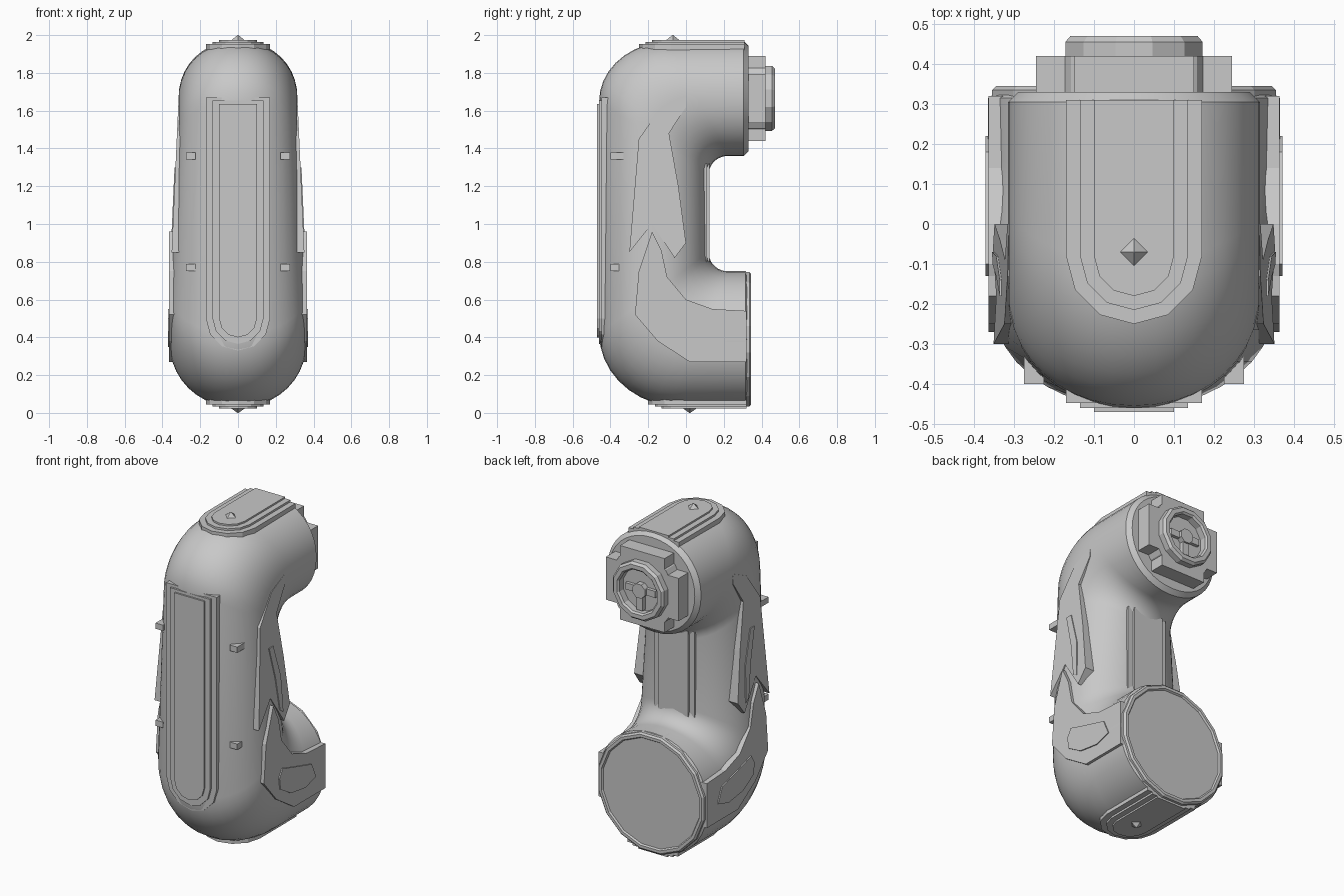
import bpy, bmesh, math
from math import sin, cos, pi
from mathutils import Vector

cube = bpy.data.objects.get("Cube")
if cube:
    bpy.data.objects.remove(cube, do_unlink=True)

grey = bpy.data.materials.new("plain_grey")
grey.use_nodes = True
grey.diffuse_color = (0.58, 0.58, 0.58, 1)
grey.node_tree.nodes["Principled BSDF"].inputs["Base Color"].default_value = (0.58, 0.58, 0.58, 1)


def finish(name, bm, smooth=False):
    bmesh.ops.recalc_face_normals(bm, faces=bm.faces)
    mesh = bpy.data.meshes.new(name)
    bm.to_mesh(mesh)
    bm.free()
    mesh.materials.append(grey)
    obj = bpy.data.objects.new(name, mesh)
    bpy.context.collection.objects.link(obj)
    if smooth:
        bpy.ops.object.select_all(action='DESELECT')
        obj.select_set(True)
        bpy.context.view_layer.objects.active = obj
        bpy.ops.object.shade_smooth_by_angle(angle=math.radians(30))
    return obj


def loft(name, rings, smooth=False, caps=True, closed=False):
    """Skin a list of equally sized point rings."""
    bm = bmesh.new()
    rows = [[bm.verts.new(p) for p in ring] for ring in rings]
    n = len(rows[0])
    pairs = list(zip(rows, rows[1:]))
    if closed:
        pairs.append((rows[-1], rows[0]))
    for a, b in pairs:
        for i in range(n):
            j = (i + 1) % n
            bm.faces.new((a[i], a[j], b[j], b[i]))
    if caps and not closed:
        bm.faces.new(rows[0])
        bm.faces.new(rows[-1])
    return finish(name, bm, smooth)


def prism(name, outline, place, d0, d1):
    """Raise a flat outline between two depths."""
    return loft(name, [[place(u, v, d) for u, v in outline] for d in (d0, d1)])


def box(name, centre, size):
    cx, cy, cz = centre
    w, d, h = (s / 2 for s in size)
    outline = [(-w, -h), (w, -h), (w, h), (-w, h)]
    return prism(name, outline, lambda u, v, e: (cx + u, cy + e, cz + v), -d, d)


def tongue(hw, start, end):
    """Strip outline with a rounded start and a square end."""
    arc = [(hw * cos(pi + pi * i / 6), start + hw + hw * sin(pi + pi * i / 6)) for i in range(7)]
    return arc + [(hw, end), (-hw, end)]


def lathe(name, profile, z, sides, closed=False, smooth=False):
    """Revolve (radius, y) pairs around a line along y."""
    rings = [[(r * cos(2 * pi * (i + .5) / sides), y, z + r * sin(2 * pi * (i + .5) / sides))
              for i in range(sides)] for r, y in profile]
    return loft(name, rings, smooth, closed=closed)


# C-shaped body: each ring spans an inner and an outer point of the bend
def body_ring(inner, outer, half_width, n=40):
    a, b = Vector((0, *inner)), Vector((0, *outer))
    mid, half = (a + b) / 2, (b - a) / 2
    ring = []
    for i in range(n):
        t = 2 * pi * i / n
        c, s = cos(t), sin(t)
        c, s = (math.copysign(abs(k) ** 0.95, k) for k in (c, s))
        ring.append(mid + half * c + Vector((half_width * s, 0, 0)))
    return ring


steps = [pi / 2 * i / 9 for i in range(10)]
rings = [body_ring((.325, .735), (.325, .045), .35), body_ring((.315, .75), (.315, .03), .365)]
for t in reversed(steps):
    rings.append(body_ring((.22 - .1 * cos(t), .85 - .1 * sin(t)),
                           (-.02 - .44 * cos(t), .42 - .39 * sin(t)), .36 + .005 * sin(t)))
for t in steps:
    rings.append(body_ring((.22 - .1 * cos(t), 1.26 + .1 * sin(t)),
                           (-.09 - .37 * cos(t), 1.65 + .315 * sin(t)), .315))
rings += [body_ring((.305, 1.36), (.305, 1.97), .315), body_ring((.33, 1.385), (.33, 1.945), .29)]
loft("body", rings, smooth=True)

# Shallow rim around the open lower end
lathe("lower_rim", [(.325, .26), (.362, .26), (.362, .335), (.352, .345), (.335, .345), (.325, .33)],
      .39, 16, closed=True)
lathe("lower_end_disc", [(.335, .28), (.335, .335)], .39, 16)

# Stepped flat panels on the front, back, top and bottom
for k, (hw, lift) in enumerate([(.17, 0), (.135, .012), (.1, .022)]):
    trim = .17 - hw
    prism(f"front_panel_{k}", tongue(hw, .33 + trim, 1.67 - trim / 2),
          lambda u, v, d: (u, d, v), -.36, -.448 - lift)
    prism(f"top_panel_{k}", tongue(hw, -.25 + trim, .31),
          lambda u, v, d: (u, v, d), 1.88, 1.952 + lift)
    prism(f"bottom_panel_{k}", tongue(hw, -.2 + trim, .32),
          lambda u, v, d: (u, v, d), .12, .045 - lift)
    if k:
        prism(f"back_panel_{k}", [(-hw, .8), (hw, .8), (hw, 1.32), (-hw, 1.32)],
              lambda u, v, d: (u, d, v), .02, .095 + lift * 1.3)

# Shallow contour terraces on both sides
low = [(-.27, .52), (-.25, .75), (-.18, .96), (-.13, .86), (-.1, .72), (0, .6), (.14, .55),
       (.32, .54), (.32, .27), (.02, .27), (-.15, .38)]
island = [(-.13, .5), (-.1, .55), (.0, .52), (.18, .47), (.22, .38), (.12, .35), (-.02, .37), (-.12, .43)]
high = [(-.3, .85), (-.25, 1.45), (-.13, 1.62), (0, 1.68), (0, 1.62), (-.09, 1.48), (-.04, 1.2),
        (0, .9), (-.06, .82), (-.18, 1.0)]
ridge = [(-.18, 1.3), (-.14, 1.3), (-.08, 1.1), (-.07, .88), (-.1, .9), (-.13, 1.1)]
for s, side in ((1, "left"), (-1, "right")):
    flat = lambda u, v, d: (s * d, u, v)
    slope = lambda u, v, d: (s * (d - .045 * (v - .635)), u, v)
    prism(f"{side}_low_terrace", low, flat, .28, .364)
    prism(f"{side}_island", island, flat, .3, .371)
    prism(f"{side}_high_terrace", high, slope, .28, .361)
    prism(f"{side}_ridge", ridge, slope, .3, .366)
    # Small lugs on the front corners
    for z, level in ((1.36, "upper"), (.77, "lower")):
        box(f"{side}_{level}_lug", (s * .25, -.365, z), (.05, .07, .035))

# Tiny pointed nubs on the crown and underside
for name, y, base, tip in (("top_nub", -.07, 1.965, 2.0), ("bottom_nub", .02, .03, 0)):
    spread = [(r * cos(pi * i / 2), y + r * sin(pi * i / 2)) for r in (.045,) for i in range(4)]
    loft(name, [[(x, v, base) for x, v in spread],
                [(x * .05, y + (v - y) * .05, tip) for x, v in spread]])

# Connector on the upper end: notched collar, hollow socket and centre key
Z = 1.665
lathe("collar", [(.222, .28), (.222, .42)], Z, 12)
box("collar_wide_block", (0, .345, Z), (.49, .15, .26))
box("collar_tall_block", (0, .345, Z), (.3, .15, .45))
lathe("socket", [(.13, .4), (.178, .4), (.178, .455), (.165, .47), (.14, .47), (.13, .46)],
      Z, 12, closed=True)
lathe("socket_pin", [(.045, .4), (.045, .455)], Z, 8)
box("socket_key_bar", (0, .42, Z), (.2, .04, .04))
box("socket_key_post", (0, .42, Z - .06), (.04, .05, .12))
